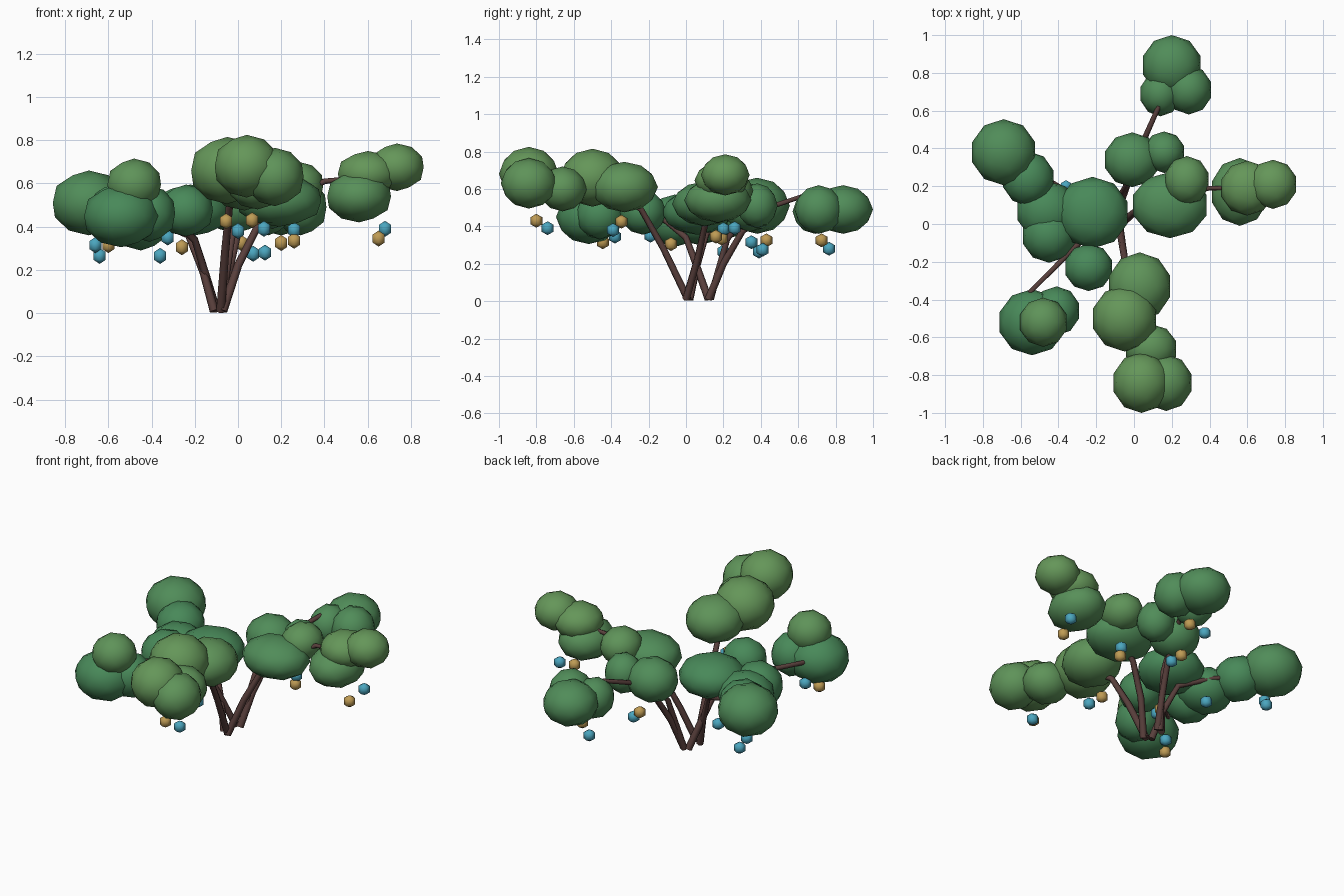
import bpy, math


def material(name, rgb):
    m = bpy.data.materials.new(name)
    m.diffuse_color = (*rgb, 1)
    return m


bark = material("bark", (0.10, 0.05, 0.045))
gold = material("gold_berry", (0.52, 0.33, 0.09))
blue = material("blue_berry", (0.07, 0.38, 0.52))
# Leaf shades from low and dark to high and light
leaves = [material(f"leaf_{i}", (.065 + .016 * i, .25 + .014 * i, .10)) for i in range(5)]


def finish(name, size, mat):
    o = bpy.context.object
    o.name = name
    o.scale = size
    bpy.ops.object.transform_apply(location=False, rotation=False, scale=True)
    o.data.materials.append(mat)
    bpy.ops.object.shade_smooth()


def branch(name, points, r0, r1):
    # tapered tube along a bent path
    cu = bpy.data.curves.new(name, 'CURVE')
    cu.dimensions = '3D'
    cu.bevel_depth = 1.0
    cu.bevel_resolution = 1
    cu.use_fill_caps = True
    s = cu.splines.new('POLY')
    s.points.add(len(points) - 1)
    for i, p in enumerate(points):
        s.points[i].co = (*p, 1)
        s.points[i].radius = r0 + (r1 - r0) * i / (len(points) - 1)
    o = bpy.data.objects.new(name, cu)
    bpy.context.collection.objects.link(o)
    cu.materials.append(bark)


# Foliage clumps: x, y, z, rx, ry, rz
clumps = {
    "back": [(.20, .84, .49, .16, .16, .13), (.14, .69, .48, .11, .12, .12),
             (.29, .71, .49, .125, .13, .13)],
    "left": [(-.69, .38, .51, .175, .175, .15), (-.56, .24, .47, .14, .145, .13)],
    "front_left": [(-.54, -.52, .45, .18, .175, .145), (-.48, -.52, .595, .13, .13, .12),
                   (-.41, -.46, .46, .125, .13, .13)],
    "centre_left": [(-.22, .06, .475, .195, .19, .12), (-.46, .07, .43, .165, .16, .13),
                    (-.45, -.06, .43, .145, .145, .14), (-.24, -.23, .475, .13, .125, .12)],
    "centre_right": [(.19, .10, .52, .205, .175, .12), (.28, .23, .59, .12, .13, .11),
                     (-.01, .34, .50, .15, .145, .13), (.16, .38, .51, .11, .11, .12)],
    "right": [(.56, .17, .54, .155, .18, .12), (.60, .19, .645, .145, .145, .105),
              (.735, .21, .675, .13, .13, .11)],
    "front": [(.03, -.33, .61, .17, .18, .135), (-.05, -.50, .66, .175, .175, .155),
              (.09, -.66, .60, .14, .13, .12), (.04, -.84, .68, .155, .16, .145),
              (.17, -.84, .63, .14, .15, .135)],
}
for side, blobs in clumps.items():
    for i, (x, y, z, rx, ry, rz) in enumerate(blobs):
        shade = leaves[min(4, max(0, int((z - .42) / .055)))]
        bpy.ops.mesh.primitive_ico_sphere_add(subdivisions=2, radius=1, location=(x, y, z))
        finish(f"{side}_foliage_{i + 1}", (rx, ry, rz), shade)

# Stems rising from the root and running into each clump
branch("front_stem", [(-.08, .01, .01), (-.06, -.12, .28), (-.04, -.24, .49), (.02, -.38, .58),
                      (.08, -.65, .59), (.10, -.80, .63)], .021, .011)
branch("right_stem", [(-.07, .0, .01), (.0, .06, .22), (.09, .10, .40), (.20, .14, .50),
                      (.40, .19, .61), (.62, .19, .63)], .021, .011)
branch("back_stem", [(-.07, .12, .01), (-.04, .20, .20), (.0, .30, .37), (.05, .44, .50),
                     (.13, .62, .56), (.20, .76, .50)], .021, .011)
branch("front_left_stem", [(-.10, .12, .01), (-.15, .06, .18), (-.20, .0, .34),
                           (-.30, -.11, .43), (-.55, -.36, .48), (-.53, -.50, .46)], .021, .011)
branch("left_stem", [(-.11, .02, .01), (-.16, .06, .19), (-.23, .11, .36), (-.40, .20, .43),
                     (-.65, .35, .48)], .021, .011)
branch("centre_stem", [(-.08, .13, .01), (-.03, .22, .33), (.0, .33, .48)], .019, .013)

# Hanging berries
golds = [(.065, -.80, .43), (-.055, -.345, .425), (-.60, -.445, .315), (-.26, -.08, .305),
         (.65, .16, .345), (.26, .19, .335), (.20, .725, .325), (.015, .43, .325)]
blues = [(.12, -.74, .39), (0, -.39, .38), (-.325, -.19, .35), (-.36, .20, .265),
         (-.66, .35, .315), (-.64, .39, .265), (.125, .765, .28), (.07, .41, .275),
         (.26, .20, .385), (.68, .26, .39), (-.55, -.38, .345)]
for kind, mat, spots in (("gold", gold, golds), ("blue", blue, blues)):
    for i, p in enumerate(spots):
        bpy.ops.mesh.primitive_uv_sphere_add(segments=6, ring_count=3, radius=1, location=p)
        finish(f"{kind}_berry_{i + 1}", (.037, .037, .037), mat)
